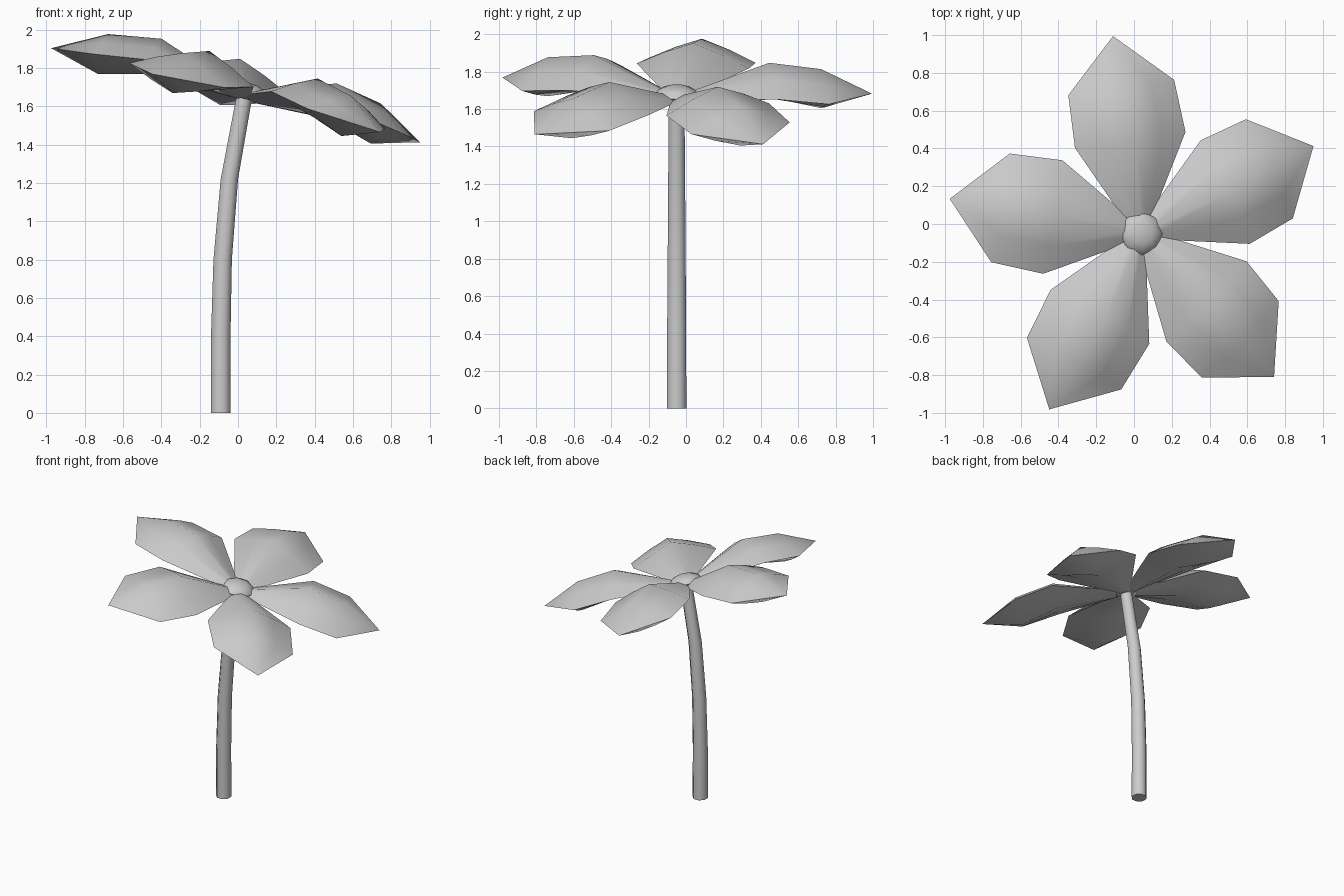
import bpy, bmesh
from math import sin, cos, pi, radians
from mathutils import Matrix, Vector

if "Cube" in bpy.data.objects:
    bpy.data.objects.remove(bpy.data.objects["Cube"])


def loft(name, rings, tip=None, matrix=None):
    """Skin a list of point rings, closing the far end with a tip point or a cap."""
    bm = bmesh.new()
    loops = [[bm.verts.new(p) for p in ring] for ring in rings]
    n = len(loops[0])
    for a, b in zip(loops, loops[1:]):
        for i in range(n):
            j = (i + 1) % n
            bm.faces.new((a[i], a[j], b[j], b[i]))
    bm.faces.new(loops[0][::-1])
    if tip:
        t = bm.verts.new(tip)
        for i in range(n):
            bm.faces.new((loops[-1][i], loops[-1][(i + 1) % n], t))
    else:
        bm.faces.new(loops[-1])
    if matrix:
        bm.transform(matrix)
    bmesh.ops.recalc_face_normals(bm, faces=bm.faces)
    mesh = bpy.data.meshes.new(name)
    bm.to_mesh(mesh)
    bm.free()
    obj = bpy.data.objects.new(name, mesh)
    bpy.context.collection.objects.link(obj)
    smooth(obj)
    return obj


def smooth(obj):
    bpy.ops.object.select_all(action='DESELECT')
    obj.select_set(True)
    bpy.context.view_layer.objects.active = obj
    bpy.ops.object.shade_smooth_by_angle(angle=radians(60))


# Bent stem: (x, z, radius)
path = [(-0.09, 0, 0.056), (-0.09, 0.4, 0.055), (-0.08, 0.8, 0.052),
        (-0.045, 1.22, 0.049), (0.035, 1.66, 0.045)]
loft("stem", [[(x + r * cos(2 * pi * (i + 0.5) / 8), -0.05 + r * sin(2 * pi * (i + 0.5) / 8), z)
               for i in range(8)] for x, z, r in path])

# Tilted frame of the flower head
head = Matrix.Translation((0.04, -0.05, 1.68)) @ Matrix.Rotation(radians(14.3), 4, 'Y')

# Petal sections: distance out, half width, edge height, top height, underside height
sections = [(0.07, 0.07, -0.02, 0.01, -0.05),
            (0.50, 0.305, 0.03, 0.155, -0.035),
            (0.78, 0.292, -0.01, 0.11, -0.105)]
rings = [[(u, -h, e), (u, -h * 0.5, e + (t - e) * 0.56), (u, 0, t), (u, h * 0.5, e + (t - e) * 0.56),
          (u, h, e), (u, h * 0.5, e + (b - e) * 0.56), (u, 0, b), (u, -h * 0.5, e + (b - e) * 0.56)]
         for u, h, e, t, b in sections]
for k in range(5):
    turn = Matrix.Rotation(radians(98 + 72 * k), 4, 'Z')
    loft(f"petal_{k + 1}", rings, tip=(1.055, 0, -0.035), matrix=head @ turn)

# Flattened round flower centre
bpy.ops.mesh.primitive_uv_sphere_add(segments=8, ring_count=6, radius=0.115)
centre = bpy.context.object
centre.name = "flower_centre"
centre.data.transform(head @ Matrix.Diagonal((1, 1, 0.4, 1)))
smooth(centre)
